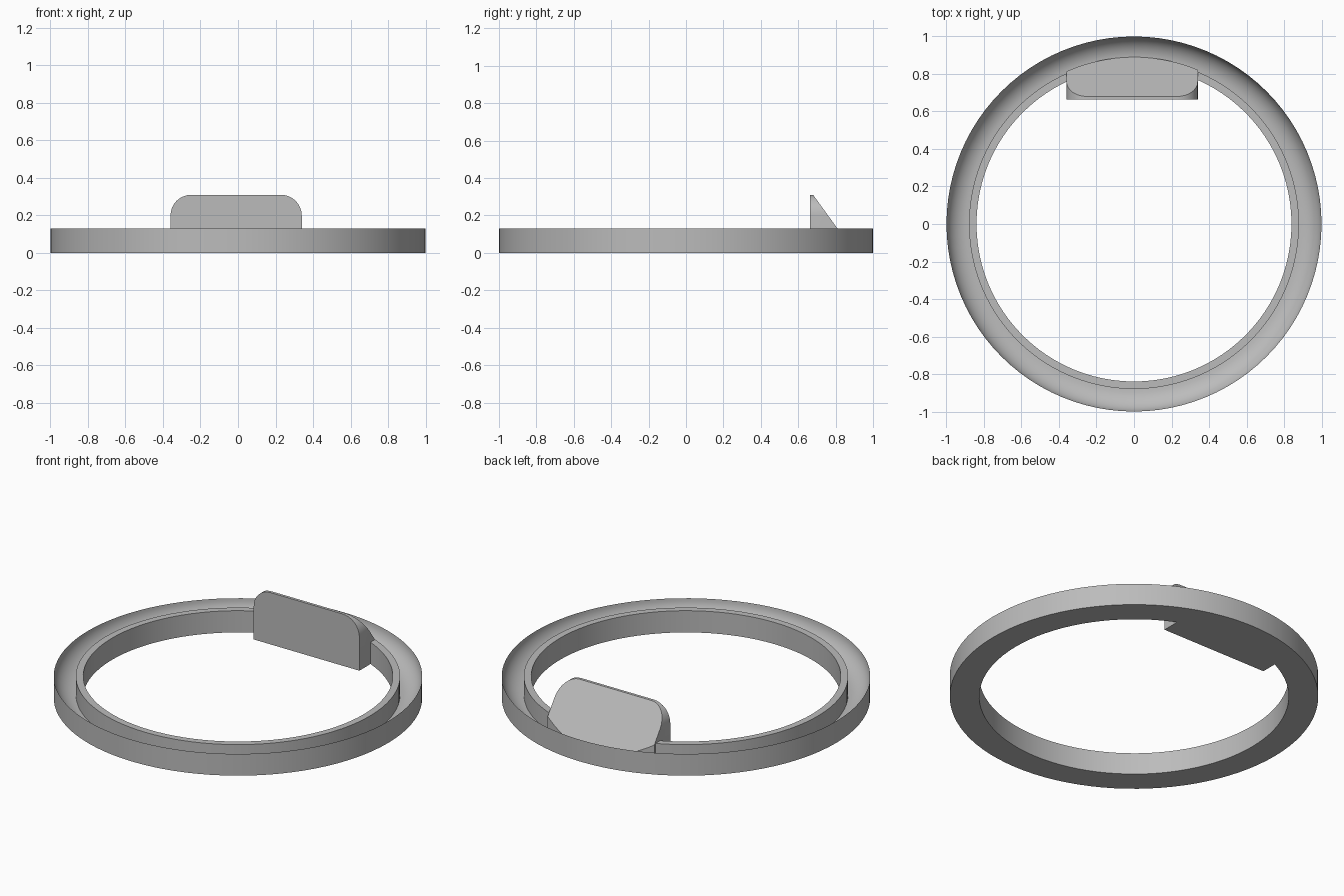
import bpy, bmesh, math

cube = bpy.data.objects.get("Cube")
if cube:
    bpy.data.objects.remove(cube, do_unlink=True)

grey = bpy.data.materials.new("plain_grey")
grey.use_nodes = True
colour = (0.5, 0.5, 0.5, 1)
grey.diffuse_color = colour
grey.node_tree.nodes["Principled BSDF"].inputs["Base Color"].default_value = colour

R_IN, R_LIP, R_OUT = 0.84, 0.88, 1.0     # ring radii
R_TONGUE = 0.89                          # where the ramp foot ends
H, FLOOR = 0.13, 0.02                    # ring height, groove floor
X0, X1 = -0.36, 0.34                     # tab width
FRONT, TOP, CORNER = 0.663, 0.31, 0.11   # tab front, height, corner radius


def loft(name, sections, closed):
    """Skin a list of equal cross-sections into one solid."""
    bm = bmesh.new()
    loops = [[bm.verts.new(p) for p in s] for s in sections]
    pairs = list(zip(loops, loops[1:]))
    if closed:
        pairs.append((loops[-1], loops[0]))
    else:
        bm.faces.new(loops[0])
        bm.faces.new(loops[-1])
    for a, b in pairs:
        for i in range(len(a)):
            j = (i + 1) % len(a)
            bm.faces.new((a[i], a[j], b[j], b[i]))
    bmesh.ops.recalc_face_normals(bm, faces=bm.faces)
    mesh = bpy.data.meshes.new(name)
    bm.to_mesh(mesh)
    bm.free()
    mesh.materials.append(grey)
    obj = bpy.data.objects.new(name, mesh)
    bpy.context.collection.objects.link(obj)
    return obj


def activate(obj):
    bpy.ops.object.select_all(action="DESELECT")
    obj.select_set(True)
    bpy.context.view_layer.objects.active = obj


def ramp_z(y):
    return H - (y - 0.81) * 1.385


def ramp_y(z):
    return 0.81 + (H - z) / 1.385


def arc_y(x):
    return math.sqrt(R_TONGUE ** 2 - x * x)


# Ring: flat base, straight walls, inner lip and a concave groove
profile = [(R_IN, 0), (R_OUT, 0)]
for i in range(11):
    t = math.pi / 2 * i / 10
    profile.append((R_LIP + (R_OUT - R_LIP) * math.cos(t), H - (H - FLOOR) * math.sin(t)))
profile += [(R_LIP, H), (R_IN, H)]
SEG = 96
angles = [2 * math.pi * i / SEG for i in range(SEG)]
ring = loft("ring", [[(r * math.cos(a), r * math.sin(a), z) for r, z in profile]
                     for a in angles], True)

# Column positions across the tab, denser at the rounded corners
steps = [CORNER * (1 - math.cos(math.pi / 2 * i / 8)) for i in range(9)]
inner = [X0 + CORNER + (X1 - X0 - 2 * CORNER) * i / 12 for i in range(1, 12)]
columns = [X0 + s for s in steps] + inner + [X1 - s for s in reversed(steps)]


def tab_height(x):
    d = max(0, CORNER - min(x - X0, X1 - x))
    return TOP - CORNER + math.sqrt(max(0, CORNER ** 2 - d * d))


# Notch that lets the ramp run through the lip into the groove
cutter = loft("lip_notch_cutter",
              [[(x, 0.75, ramp_z(0.75) - 0.003), (x, arc_y(x), ramp_z(arc_y(x)) - 0.003),
                (x, arc_y(x), 0.4), (x, 0.75, 0.4)] for x in columns], False)
cutter.hide_render = True
notch = ring.modifiers.new("notch", "BOOLEAN")
notch.operation = "DIFFERENCE"
notch.solver = "EXACT"
notch.object = cutter
activate(ring)
bpy.ops.object.modifier_apply(modifier=notch.name)
bpy.data.objects.remove(cutter, do_unlink=True)
bpy.ops.object.shade_smooth_by_angle(angle=math.radians(30))

# Tab: upright front with rounded top corners and a sloping back
sections = []
for x in columns:
    h, back = tab_height(x), arc_y(x)
    sections.append([(x, FRONT, 0), (x, FRONT, h), (x, ramp_y(h), h),
                     (x, back, ramp_z(back)), (x, back, 0)])
tab = loft("ramp_tab", sections, False)
activate(tab)
bpy.ops.object.shade_smooth_by_angle(angle=math.radians(30))
